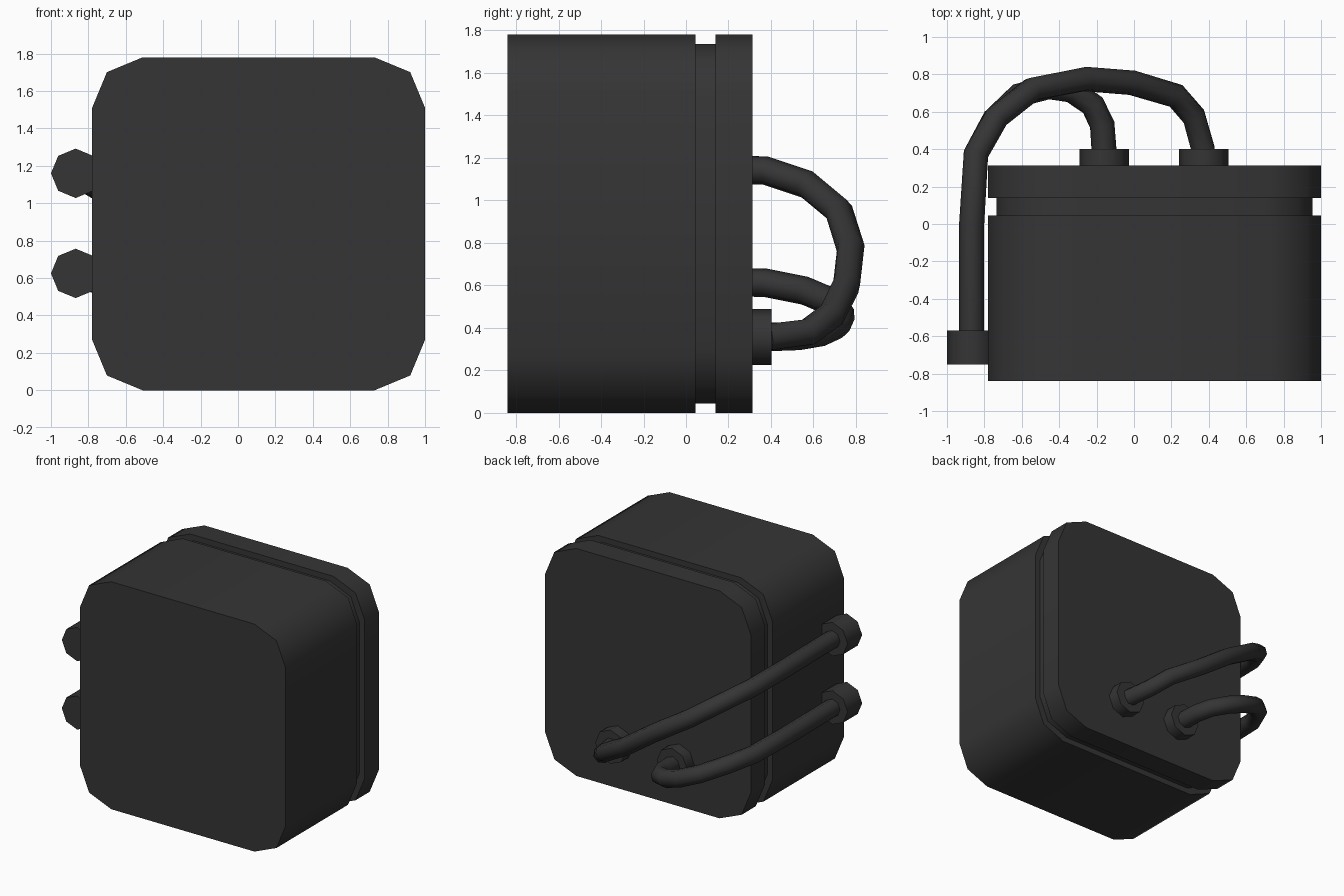
import bpy, bmesh, math
from mathutils import Matrix, Vector

if "Cube" in bpy.data.objects:
    bpy.data.objects.remove(bpy.data.objects["Cube"])

dark = bpy.data.materials.new("charcoal")
dark.diffuse_color = (0.035, 0.035, 0.035, 1)
dark.use_nodes = True
dark.node_tree.nodes["Principled BSDF"].inputs["Base Color"].default_value = dark.diffuse_color


def finish(obj):
    obj.data.materials.append(dark)
    bpy.ops.object.select_all(action='DESELECT')
    obj.select_set(True)
    bpy.context.view_layer.objects.active = obj
    bpy.ops.object.shade_smooth_by_angle(angle=math.radians(50))


def new_object(name, bm):
    bmesh.ops.recalc_face_normals(bm, faces=bm.faces)
    mesh = bpy.data.meshes.new(name)
    bm.to_mesh(mesh)
    bm.free()
    obj = bpy.data.objects.new(name, mesh)
    bpy.context.collection.objects.link(obj)
    finish(obj)
    return obj


CX, CZ, HALF, RAD = 0.11, 0.89, 0.89, 0.27


def ring(bm, y, scale):
    """Rounded square with two segments per corner, lying in the xz plane."""
    pts = []
    for q, (sx, sz) in enumerate(((1, 1), (-1, 1), (-1, -1), (1, -1))):
        for k in range(3):
            a = math.radians(90 * q + 45 * k)
            pts.append((CX + scale * (sx * (HALF - RAD) + RAD * math.cos(a)), y,
                        CZ + scale * (sz * (HALF - RAD) + RAD * math.sin(a))))
    return [bm.verts.new(p) for p in pts]


# Housing with a recessed seam between the main case and the lid
bm = bmesh.new()
profile = ((-0.84, 1), (0.045, 1), (0.045, 0.95), (0.138, 0.95), (0.138, 1), (0.313, 1))
rings = [ring(bm, y, s) for y, s in profile]
for a, b in zip(rings, rings[1:]):
    for i in range(12):
        j = (i + 1) % 12
        bm.faces.new((a[i], a[j], b[j], b[i]))
bm.faces.new(rings[0])
bm.faces.new(rings[-1])
new_object("housing", bm)


# Octagonal cable sockets
def socket(name, x, z, y0, y1):
    bm = bmesh.new()
    bmesh.ops.create_cone(bm, cap_ends=True, segments=8, radius1=0.132,
                          radius2=0.132, depth=y1 - y0)
    # rotate so a corner points along x
    angle = math.atan2(bm.verts[0].co.y, bm.verts[0].co.x) if bm.verts.ensure_lookup_table() is None else 0
    bm.transform(Matrix.Translation((x, (y0 + y1) / 2, z))
                 @ Matrix.Rotation(math.pi / 2, 4, 'X') @ Matrix.Rotation(-angle, 4, 'Z'))
    new_object(name, bm)


socket("side_socket_upper", -0.868, 1.16, -0.75, -0.57)
socket("side_socket_lower", -0.868, 0.625, -0.75, -0.57)
socket("back_socket_inner", -0.16, 0.357, 0.30, 0.402)
socket("back_socket_outer", 0.372, 0.357, 0.30, 0.402)


# Cables looping from the side sockets round to the back sockets
def cable(name, points):
    curve = bpy.data.curves.new(name, 'CURVE')
    curve.dimensions = '3D'
    curve.bevel_depth = 0.067
    curve.bevel_resolution = 2
    curve.use_fill_caps = True
    spline = curve.splines.new('POLY')
    spline.points.add(len(points) - 1)
    for p, co in zip(spline.points, points):
        p.co = (*co, 1)
    temp = bpy.data.objects.new(name + "_path", curve)
    bpy.context.collection.objects.link(temp)
    bpy.context.view_layer.update()
    mesh = bpy.data.meshes.new_from_object(temp.evaluated_get(bpy.context.evaluated_depsgraph_get()))
    bpy.data.objects.remove(temp)
    bm = bmesh.new()
    bm.from_mesh(mesh)
    bmesh.ops.remove_doubles(bm, verts=bm.verts, dist=0.0005)
    new_object(name, bm)


cable("long_cable", [
    (-0.868, -0.60, 1.16), (-0.868, -0.40, 1.16), (-0.868, 0.0, 1.155),
    (-0.845, 0.375, 1.14), (-0.735, 0.57, 1.075), (-0.545, 0.72, 0.95),
    (-0.26, 0.775, 0.775), (-0.01, 0.755, 0.60), (0.225, 0.685, 0.46),
    (0.32, 0.575, 0.38), (0.372, 0.39, 0.357)])
cable("short_cable", [
    (-0.868, -0.60, 0.625), (-0.868, -0.40, 0.625), (-0.868, 0.0, 0.622),
    (-0.845, 0.375, 0.612), (-0.745, 0.56, 0.575), (-0.61, 0.69, 0.52),
    (-0.46, 0.73, 0.46), (-0.33, 0.71, 0.415), (-0.22, 0.635, 0.38),
    (-0.17, 0.53, 0.362), (-0.16, 0.39, 0.357)])
